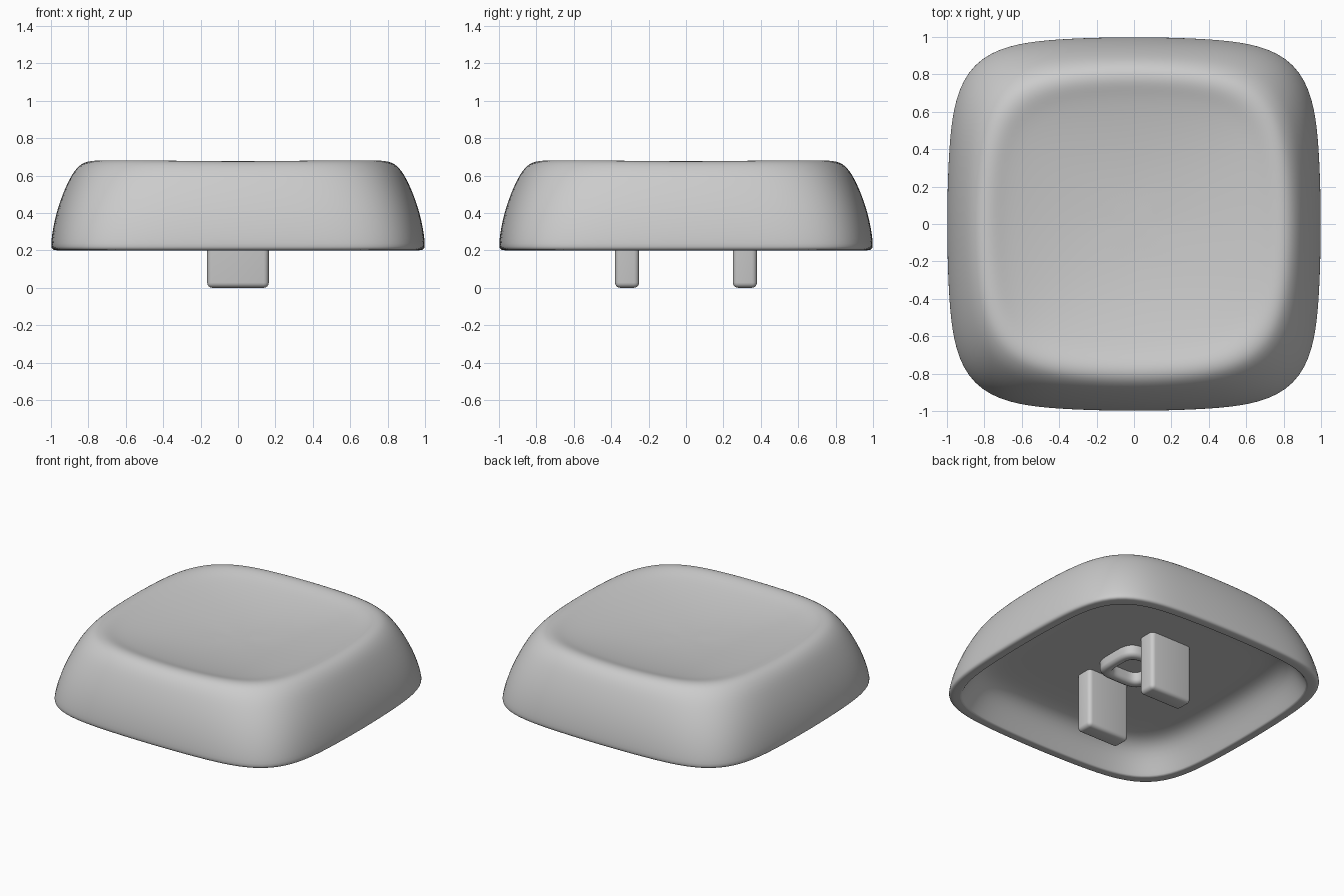
import bpy, bmesh, math

cube = bpy.data.objects.get("Cube")
if cube:
    bpy.data.objects.remove(cube, do_unlink=True)

GREY = (0.6, 0.6, 0.6, 1.0)
SEGMENTS = 72
grey = bpy.data.materials.new("light_grey")
grey.use_nodes = True
grey.diffuse_color = GREY
grey.node_tree.nodes["Principled BSDF"].inputs["Base Color"].default_value = GREY


def finish(name, bm, angle=50):
    """Turn a bmesh into a smooth-shaded grey object."""
    bmesh.ops.recalc_face_normals(bm, faces=bm.faces)
    mesh = bpy.data.meshes.new(name)
    bm.to_mesh(mesh)
    bm.free()
    mesh.materials.append(grey)
    obj = bpy.data.objects.new(name, mesh)
    bpy.context.collection.objects.link(obj)
    bpy.ops.object.select_all(action='DESELECT')
    obj.select_set(True)
    bpy.context.view_layer.objects.active = obj
    bpy.ops.object.shade_smooth_by_angle(angle=math.radians(angle))
    return obj


def squircle_ring(bm, half, z, power=4, bow=0, lift=0):
    """Rounded-square loop; bow curves its sides, lift raises its corners."""
    ring = []
    for i in range(SEGMENTS):
        a = math.tau * i / SEGMENTS
        c, s = math.cos(a), math.sin(a)
        corner = math.sin(2 * a) ** 2
        r = half * (1 - bow * corner) / (abs(c) ** power + abs(s) ** power) ** (1 / power)
        ring.append(bm.verts.new((r * c, r * s, z + lift * corner)))
    return ring


def bridge(bm, a, b):
    for i in range(SEGMENTS):
        j = (i + 1) % SEGMENTS
        bm.faces.new((a[i], a[j], b[j], b[i]))


# Hollow cap: ceiling, inner wall, bottom lip, outer wall, rounded rim, dished top
inside = [(0.1, 0.415), (0.4, 0.415), (0.65, 0.415), (0.74, 0.41), (0.8, 0.392),
          (0.845, 0.355), (0.88, 0.3), (0.912, 0.235), (0.928, 0.204), (0.93, 0.2)]
outside = [(0.975, 0.2), (0.988, 0.203), (0.997, 0.212), (1.0, 0.23), (0.994, 0.29),
           (0.979, 0.37), (0.953, 0.46), (0.921, 0.54), (0.891, 0.6), (0.865, 0.637)]
dish = [(0.836, 0.663), (0.805, 0.676), (0.77, 0.678), (0.735, 0.67), (0.7, 0.659),
        (0.65, 0.645), (0.5, 0.617), (0.3, 0.594), (0.1, 0.585)]

bm = bmesh.new()
rings = [squircle_ring(bm, h, z, 5, 0.018) for h, z in inside]
for h, z in outside:
    t = (z - 0.2) / 0.48
    rings.append(squircle_ring(bm, h, z, 5 - t, 0.018 + 0.012 * t))
for h, z in dish:
    t = min(1, h / 0.65)
    rings.append(squircle_ring(bm, h, z, 2 + 2 * t, 0.03 * t, 0.005 * t))
for a, b in zip(rings, rings[1:]):
    bridge(bm, a, b)
bm.faces.new(rings[0])
bm.faces.new(rings[-1])
cap = finish("cap_shell", bm)
subsurf = cap.modifiers.new("smooth_surface", 'SUBSURF')
subsurf.levels = subsurf.render_levels = 1

# Rounded collar under the ceiling
collar = [(0.185, 0.43), (0.185, 0.365), (0.177, 0.348), (0.161, 0.34), (0.139, 0.34),
          (0.123, 0.348), (0.115, 0.365), (0.115, 0.43)]
bm = bmesh.new()
rings = [squircle_ring(bm, h, z) for h, z in collar]
for a, b in zip(rings, rings[1:] + rings[:1]):
    bridge(bm, a, b)
finish("center_collar", bm)

# Pair of mounting prongs
for name, side in (("front_prong", -1), ("back_prong", 1)):
    bm = bmesh.new()
    bmesh.ops.create_cube(bm, size=1)
    bmesh.ops.scale(bm, vec=(0.33, 0.13, 0.44), verts=bm.verts)
    bmesh.ops.translate(bm, vec=(0, 0.315 * side, 0.22), verts=bm.verts)
    edges = [e for e in bm.edges if min(v.co.z for v in e.verts) < 0.4]
    bmesh.ops.bevel(bm, geom=edges, offset=0.028, segments=4, profile=0.5, affect='EDGES')
    finish(name, bm)
